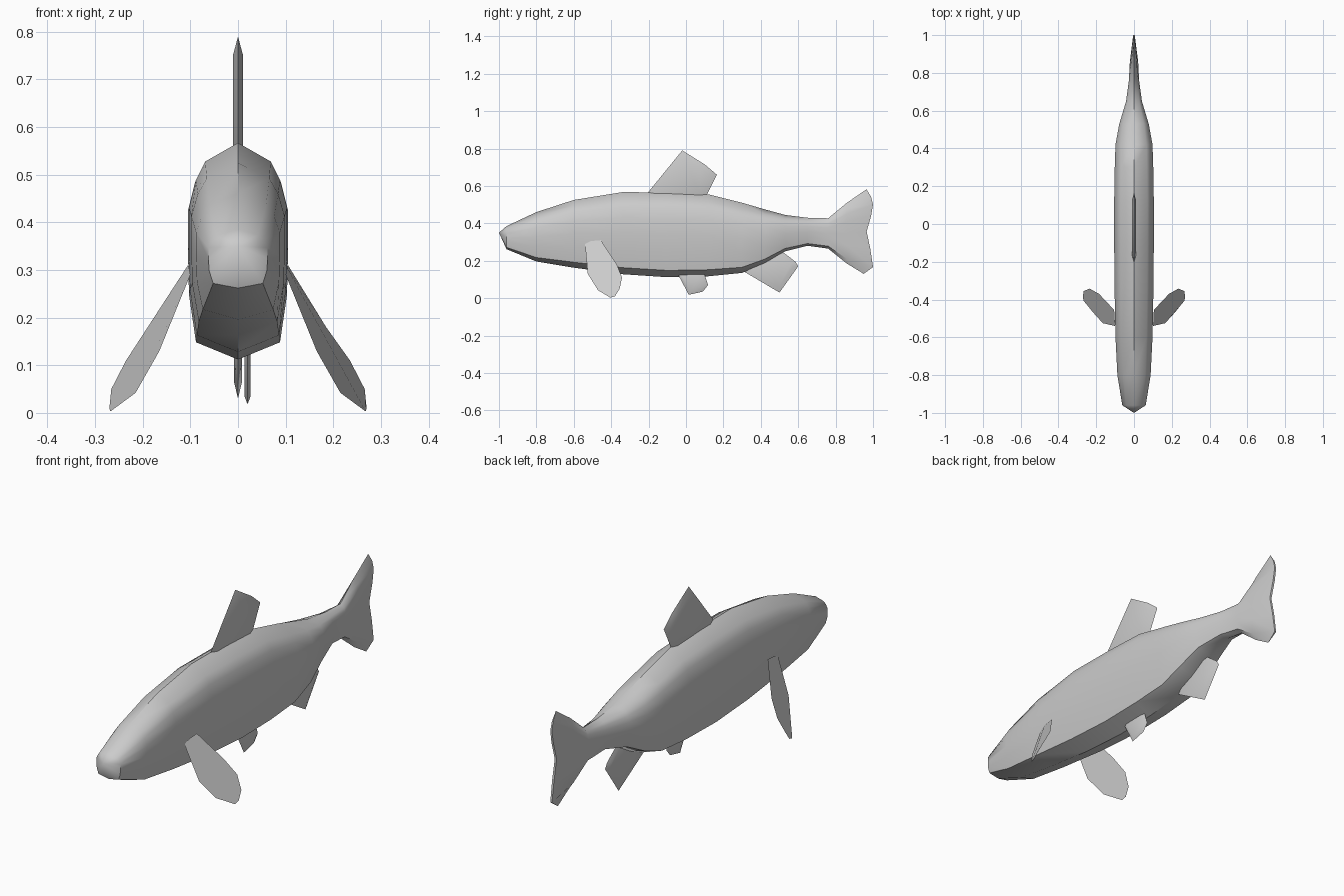
import bpy, bmesh
from mathutils import Vector

if "Cube" in bpy.data.objects:
    bpy.data.objects.remove(bpy.data.objects["Cube"])

grey = bpy.data.materials.new("fish grey")
grey.diffuse_color = (0.6, 0.6, 0.6, 1)
grey.use_nodes = True
grey.node_tree.nodes["Principled BSDF"].inputs["Base Color"].default_value = grey.diffuse_color


def finish(bm, name, angle):
    bmesh.ops.recalc_face_normals(bm, faces=bm.faces)
    mesh = bpy.data.meshes.new(name)
    bm.to_mesh(mesh)
    bm.free()
    mesh.materials.append(grey)
    obj = bpy.data.objects.new(name, mesh)
    bpy.context.collection.objects.link(obj)
    bpy.ops.object.select_all(action='DESELECT')
    obj.select_set(True)
    bpy.context.view_layer.objects.active = obj
    if angle:
        bpy.ops.object.shade_smooth_by_angle(angle=angle)
    return obj


# Half cross-section: (height fraction, width fraction), top to belly
SECTION = [(1, 0), (.91, .67), (.82, .86), (.69, 1), (.5, 1), (.3, .98), (.08, .84), (0, 0)]
# Body stations: y, belly z, back z, half width
STATIONS = [(-.96, .262, .385, .062), (-.8, .196, .46, .088), (-.6, .163, .525, .098),
            (-.34, .128, .567, .103), (-.1, .112, .565, .105), (.12, .117, .555, .105),
            (.3, .135, .51, .102), (.42, .185, .475, .098), (.53, .25, .445, .078),
            (.65, .28, .43, .042), (.76, .265, .427, .027), (.86, .185, .51, .022)]
# Forked trailing edge of the tail: y for each height fraction
TAIL_EDGE = [.965, .99, 1.0, .99, .966, .985, 1.0, .95]


def ring(bm, ys, zb, zt, w):
    pts = [(w * f, y, zb + t * (zt - zb)) for (t, f), y in zip(SECTION, ys)]
    pts += [(-x, y, z) for x, y, z in reversed(pts[1:-1])]
    return [bm.verts.new(p) for p in pts]


# Body with tail
bm = bmesh.new()
rings = [ring(bm, [y] * 8, zb, zt, w) for y, zb, zt, w in STATIONS]
rings.append(ring(bm, TAIL_EDGE, .13, .582, .005))
n = len(rings[0])
for a, b in zip(rings, rings[1:]):
    for i in range(n):
        j = (i + 1) % n
        bm.faces.new((a[i], a[j], b[j], b[i]))
nose = bm.verts.new((0, -1, .35))
for i in range(n):
    bm.faces.new((nose, rings[0][(i + 1) % n], rings[0][i]))
for i in range(7):
    if i == 0:
        bm.faces.new((rings[-1][0], rings[-1][1], rings[-1][13]))
    elif i == 6:
        bm.faces.new((rings[-1][6], rings[-1][7], rings[-1][8]))
    else:
        r = rings[-1]
        bm.faces.new((r[i], r[i + 1], r[13 - i], r[14 - i]))
finish(bm, "body", .7)


# Upright fin: sharp rim with a thicker inner outline on both sides
def blade(name, outline, x, half, inset):
    bm = bmesh.new()
    rim = [Vector((x, y, z)) for y, z in outline]
    mid = sum(rim, Vector()) / len(rim)
    edge = [bm.verts.new(p) for p in rim]
    for side in (-1, 1):
        inner = [bm.verts.new(p.lerp(mid, inset) + Vector((side * half, 0, 0))) for p in rim]
        bm.faces.new(inner)
        for i in range(len(rim)):
            j = (i + 1) % len(rim)
            bm.faces.new((edge[i], edge[j], inner[j], inner[i]))
    finish(bm, name, .6)


blade("dorsal_fin", [(-.24, .52), (-.02, .79), (.10, .715), (.165, .66), (.095, .52)], 0, .01, .25)
blade("anal_fin", [(.28, .16), (.5, .03), (.6, .17), (.585, .195), (.5, .26)], 0, .008, .25)
blade("pelvic_fin", [(-.05, .14), (.015, .018), (.09, .035), (.118, .07), (.095, .14)], .02, .006, .25)

# Pectoral fins: thin sheets swept out and down on each side
PECTORAL = [(.10, -.54, .29), (.103, -.51, .305), (.105, -.455, .31), (.185, -.37, .18),
            (.235, -.342, .11), (.266, -.355, .05), (.27, -.38, .01), (.268, -.405, .003),
            (.215, -.47, .042), (.165, -.525, .13)]
for name, s in (("pectoral_fin_right", 1), ("pectoral_fin_left", -1)):
    bm = bmesh.new()
    v = [bm.verts.new((s * x, y, z)) for x, y, z in PECTORAL]
    f = bm.faces.new(v if s > 0 else v[::-1])
    f.normal_update()
    flip = f.normal.x * s < 0
    obj = finish(bm, name, 0)
    if (obj.data.polygons[0].normal.x * s) < 0:
        obj.data.flip_normals()
